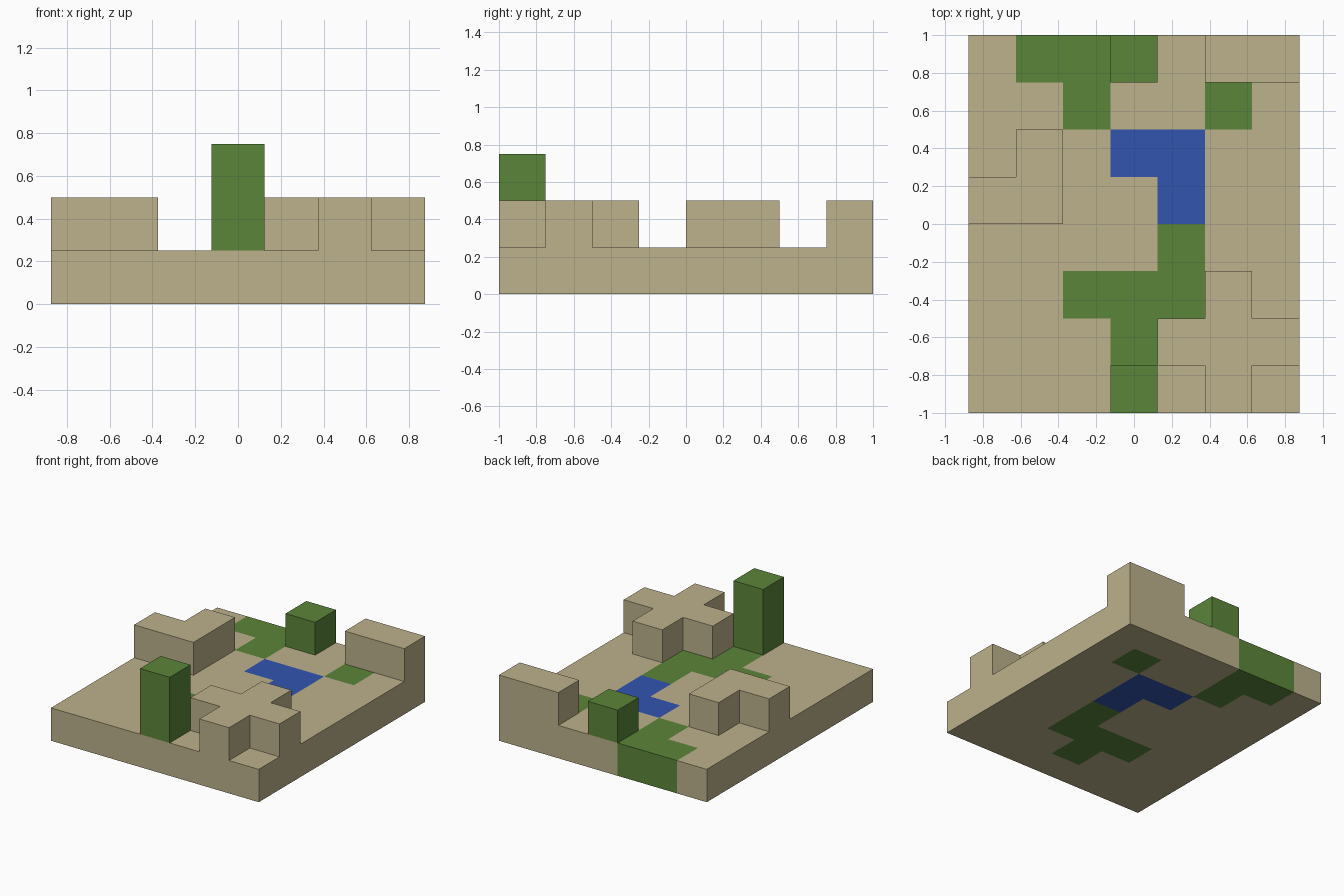
import bpy, bmesh
from mathutils import Vector

if "Cube" in bpy.data.objects:
    bpy.data.objects.remove(bpy.data.objects["Cube"])

CELL = 0.25
COLS, ROWS = 7, 8


def material(name, rgb):
    m = bpy.data.materials.new(name)
    m.diffuse_color = (*rgb, 1)
    m.use_nodes = True
    m.node_tree.nodes["Principled BSDF"].inputs["Base Color"].default_value = m.diffuse_color
    return m


SAND = material("sand", (0.509, 0.445, 0.262))
GRASS = material("grass_green", (0.107, 0.235, 0.042))
WATER = material("water_blue", (0.032, 0.091, 0.429))

# Ground patches and raised blocks as (column, row), counted from front left
grass = {(1, 7), (2, 7), (2, 6), (5, 6), (4, 3), (2, 2), (3, 2), (4, 2), (3, 1)}
water = {(3, 5), (4, 5), (4, 4)}
ground = {(c, r, 0) for c in range(COLS) for r in range(ROWS)}
raised = {
    "left_hill": ({(1, 5, 1), (0, 4, 1), (1, 4, 1)}, SAND),
    "cross_hill": ({(5, 2, 1), (4, 1, 1), (5, 1, 1), (6, 1, 1), (5, 0, 1)}, SAND),
    "back_wall": ({(5, 7, 1), (6, 7, 1)}, SAND),
    "tall_tree": ({(3, 0, 1), (3, 0, 2)}, GRASS),
    "small_tree": ({(3, 7, 1)}, GRASS),
}
solid = ground.union(*(cells for cells, _ in raised.values()))


def build(name, cells, mats, pick=lambda cell: 0):
    """Join cube cells into one part, keeping only the exposed faces."""
    bm = bmesh.new()
    for cell in sorted(cells):
        centre = Vector(((cell[0] + 0.5 - COLS / 2) * CELL,
                         (cell[1] + 0.5 - ROWS / 2) * CELL,
                         (cell[2] + 0.5) * CELL))
        for axis in range(3):
            for sign in (-1, 1):
                beside = list(cell)
                beside[axis] += sign
                if tuple(beside) in solid:
                    continue
                n, u, v = Vector(), Vector(), Vector()
                n[axis] = sign
                u[(axis + 1) % 3] = 1
                v[(axis + 2) % 3] = sign
                corners = [bm.verts.new(centre + (n + u * a + v * b) * CELL / 2)
                           for a, b in ((-1, -1), (1, -1), (1, 1), (-1, 1))]
                bm.faces.new(corners).material_index = pick(cell)
    bmesh.ops.remove_doubles(bm, verts=bm.verts, dist=1e-4)
    # Merge flat areas that share a colour
    bmesh.ops.dissolve_limit(bm, angle_limit=0.01, verts=bm.verts, edges=bm.edges,
                             delimit={'MATERIAL'})
    mesh = bpy.data.meshes.new(name)
    bm.to_mesh(mesh)
    bm.free()
    for m in mats:
        mesh.materials.append(m)
    bpy.context.collection.objects.link(bpy.data.objects.new(name, mesh))


# Ground slab with grass and water patches through its full depth
build("ground_slab", ground, (SAND, GRASS, WATER),
      lambda cell: 1 if cell[:2] in grass else 2 if cell[:2] in water else 0)

# Hills, wall and trees
for name, (cells, mat) in raised.items():
    build(name, cells, (mat,))
